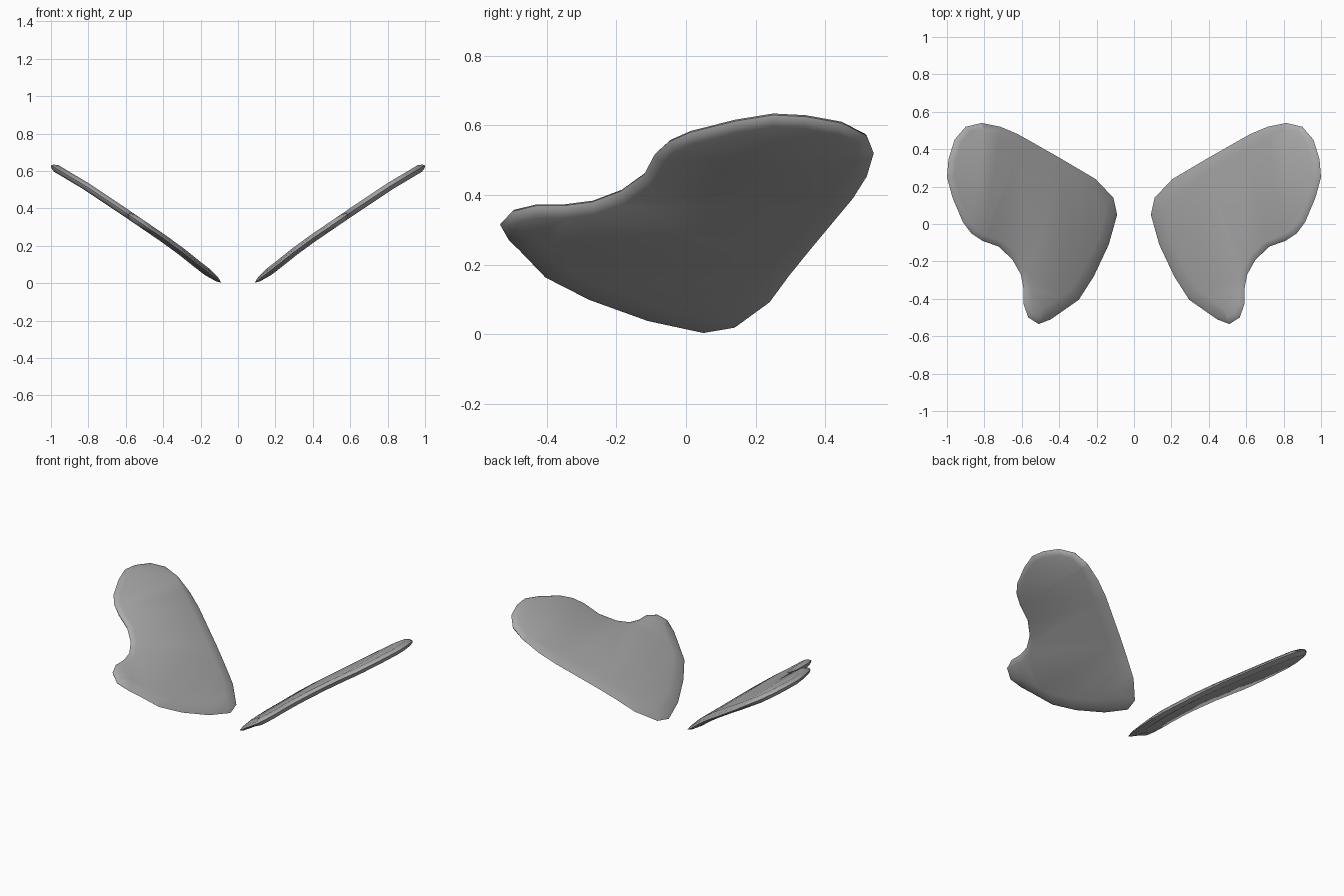
import bpy, bmesh, math
from mathutils import Vector

old = bpy.data.objects.get("Cube")
if old:
    bpy.data.objects.remove(old, do_unlink=True)

# One grey for both wings
grey = bpy.data.materials.new("mid grey")
grey.use_nodes = True
COLOUR = (0.4, 0.4, 0.4, 1)
grey.diffuse_color = COLOUR
grey.node_tree.nodes["Principled BSDF"].inputs["Base Color"].default_value = COLOUR

# Plan outline of the left wing (x, y), clockwise from the root
OUTLINE = [(.09, .05), (.11, .14), (.205, .24), (.40, .355), (.62, .48), (.715, .52),
           (.815, .54), (.90, .52), (.96, .45), (.992, .345), (1.0, .25), (.97, .14),
           (.915, .01), (.87, -.05), (.81, -.09), (.725, -.12), (.65, -.19),
           (.605, -.27), (.59, -.35), (.59, -.43), (.565, -.50), (.51, -.535),
           (.445, -.51), (.295, -.405), (.215, -.28), (.135, -.11)]
# Height of the wing's middle surface along x
RISE = [(.09, .003), (.21, .095), (.30, .167), (.40, .24), (.62, .39), (.815, .52), (1.0, .63)]
SLOPE_NORMAL = Vector((-.57, 0, .82))


def rise(x):
    for (x0, z0), (x1, z1) in zip(RISE, RISE[1:]):
        if x <= x1:
            break
    return z0 + (z1 - z0) * (x - x0) / (x1 - x0)


def inset(points, root_width, tip_width):
    """Offset the outline inward, wider along the root and rear edges."""
    result = []
    for i, p in enumerate(points):
        t = (points[(i + 1) % len(points)] - points[i - 1]).normalized()
        n = Vector((t.y, -t.x))                     # inward for a clockwise loop
        wide = max(0.0, min(1.0, n.x * 1.5 + 0.3))  # inner edges face -x
        result.append(p + n * (tip_width + (root_width - tip_width) * wide))
    return result


def wing(name, side):
    bm = bmesh.new()
    outer = [Vector(p) for p in OUTLINE]
    n = len(outer)
    rings = {0: [bm.verts.new((p.x, p.y, 0)) for p in outer]}
    # Rounded rim then flat face, above and below
    for s in (1, -1):
        prev = rings[0]
        for root, tip, h in ((.02, .008, .011), (.075, .028, .021)):
            ring = [bm.verts.new((p.x, p.y, s * h)) for p in inset(outer, root, tip)]
            for i in range(n):
                j = (i + 1) % n
                quad = (prev[i], prev[j], ring[j], ring[i])
                bm.faces.new(quad if s > 0 else quad[::-1])
            prev = ring
        bm.faces.new(prev if s > 0 else prev[::-1])
    # Cross cuts let the flat sheet follow the rise
    for x, _ in RISE[1:-1]:
        bmesh.ops.bisect_plane(bm, geom=bm.verts[:] + bm.edges[:] + bm.faces[:],
                               plane_co=(x, 0, 0), plane_no=(1, 0, 0))
    bmesh.ops.recalc_face_normals(bm, faces=bm.faces)
    for v in bm.verts:
        base = Vector((v.co.x, v.co.y, rise(v.co.x)))
        v.co = base + SLOPE_NORMAL * v.co.z
        v.co.x *= side
        v.co.z = max(v.co.z, 0)
    if side < 0:
        bmesh.ops.reverse_faces(bm, faces=bm.faces)
    bmesh.ops.triangulate(bm, faces=[f for f in bm.faces if len(f.verts) > 4])
    mesh = bpy.data.meshes.new(name)
    bm.to_mesh(mesh)
    bm.free()
    mesh.materials.append(grey)
    obj = bpy.data.objects.new(name, mesh)
    bpy.context.collection.objects.link(obj)
    bpy.ops.object.select_all(action='DESELECT')
    obj.select_set(True)
    bpy.context.view_layer.objects.active = obj
    bpy.ops.object.shade_smooth_by_angle(angle=math.radians(40))


wing("left_wing", 1)
wing("right_wing", -1)
